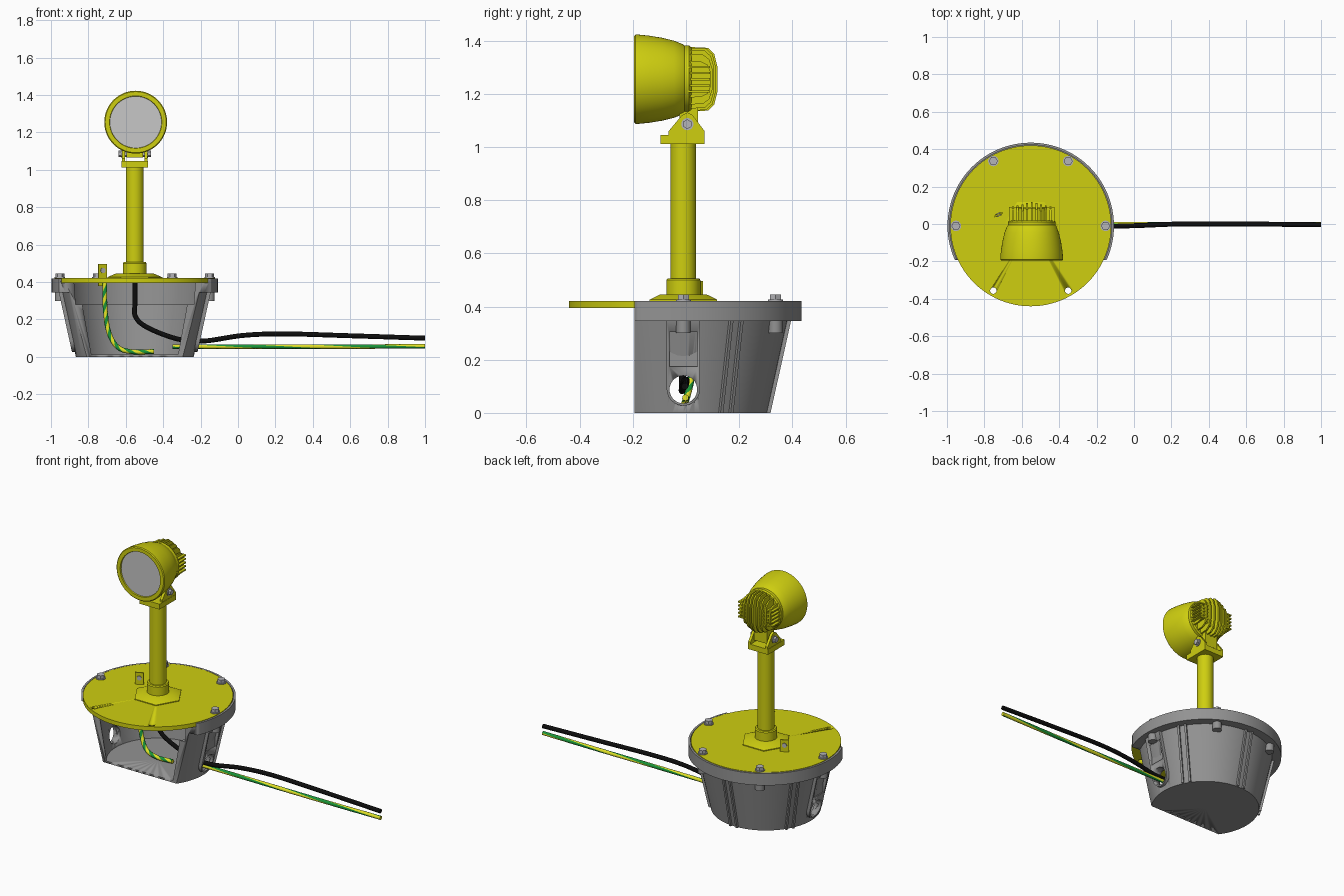
import bpy, bmesh, math
from mathutils import Matrix, Vector

old = bpy.data.objects.get("Cube")
if old:
    bpy.data.objects.remove(old, do_unlink=True)


def material(name, rgb):
    m = bpy.data.materials.new(name)
    m.use_nodes = True
    m.diffuse_color = (*rgb, 1)
    bsdf = next(n for n in m.node_tree.nodes if n.type == "BSDF_PRINCIPLED")
    bsdf.inputs["Base Color"].default_value = (*rgb, 1)
    return m


YELLOW = material("safety_yellow", (0.62, 0.62, 0.005))
GREY = material("cast_grey", (0.29, 0.29, 0.29))
STEEL = material("bolt_steel", (0.46, 0.46, 0.48))
LENS = material("lens_grey", (0.57, 0.57, 0.57))
BLACK = material("cable_black", (0.004, 0.004, 0.004))
GREEN = material("wire_green", (0.01, 0.3, 0.04))
WIRE = material("wire_yellow", (0.75, 0.75, 0.02))

CX, CY, CUT_Y = -0.552, -0.01, -0.193
BASE = Matrix.Translation((CX, CY, 0))


def turn(deg, axis="Z"):
    return Matrix.Rotation(math.radians(deg), 4, axis)


def finish(name, bm, mats, M=BASE, smooth=True):
    bmesh.ops.remove_doubles(bm, verts=bm.verts, dist=1e-5)
    bmesh.ops.transform(bm, matrix=M, verts=bm.verts)
    bmesh.ops.recalc_face_normals(bm, faces=bm.faces)
    me = bpy.data.meshes.new(name)
    bm.to_mesh(me)
    bm.free()
    ob = bpy.data.objects.new(name, me)
    bpy.context.collection.objects.link(ob)
    for m in mats:
        me.materials.append(m)
    if smooth:
        select(ob)
        bpy.ops.object.shade_smooth_by_angle(angle=math.radians(32))
    return ob


def select(ob):
    bpy.ops.object.select_all(action="DESELECT")
    ob.select_set(True)
    bpy.context.view_layer.objects.active = ob


def lathe(name, profile, mat, M=BASE, n=64, closed=False):
    """Spin (radius, height) points round the local z axis."""
    bm = bmesh.new()
    rings = [[bm.verts.new((r * math.cos(t), r * math.sin(t), z))
              for t in (2 * math.pi * k / n for k in range(n))] for r, z in profile]
    pairs = list(zip(rings, rings[1:])) + ([(rings[-1], rings[0])] if closed else [])
    for a, b in pairs:
        for k in range(n):
            j = (k + 1) % n
            bm.faces.new((a[k], a[j], b[j], b[k]))
    bmesh.ops.dissolve_degenerate(bm, edges=bm.edges, dist=1e-6)
    return finish(name, bm, [mat], M)


def disc(name, r, z0, z1, mat, M=BASE, n=64):
    return lathe(name, [(0, z0), (r, z0), (r, z1), (0, z1)], mat, M, n)


def prism(name, pts, a, b, mat, M=BASE, slope=0):
    """Extrude an x-z outline along y, optionally leaning with height."""
    bm = bmesh.new()
    ends = [[bm.verts.new((u, w + slope * v, v)) for u, v in pts] for w in (a, b)]
    for e in ends:
        bm.faces.new(e)
    for k in range(len(pts)):
        j = (k + 1) % len(pts)
        bm.faces.new((ends[0][k], ends[0][j], ends[1][j], ends[1][k]))
    return finish(name, bm, [mat], M)


def box(name, x, y, z, mat, M=BASE):
    return prism(name, [(x[0], z[0]), (x[1], z[0]), (x[1], z[1]), (x[0], z[1])],
                 *y, mat, M)


def cut(obs, cutter):
    for ob in obs:
        mod = ob.modifiers.new("cut", "BOOLEAN")
        mod.operation, mod.solver, mod.object = "DIFFERENCE", "EXACT", cutter
        select(ob)
        bpy.ops.object.modifier_apply(modifier=mod.name)
    bpy.data.objects.remove(cutter, do_unlink=True)


def tube(name, points, r, mats, twist=0, n=12, steps=14):
    """Cable along a smooth path; a second colour spirals round it."""
    P = [Vector(p) for p in points]
    P = [2 * P[0] - P[1]] + P + [2 * P[-1] - P[-2]]
    path = []
    for a, b, c, d in zip(P, P[1:], P[2:], P[3:]):
        for s in range(steps):
            t = s / steps
            path.append(0.5 * (2 * b + (c - a) * t + (2 * a - 5 * b + 4 * c - d) * t ** 2
                               + (3 * b - a - 3 * c + d) * t ** 3))
    path.append(P[-2])
    bm = bmesh.new()
    rings, run = [], 0
    for i, p in enumerate(path):
        run += (p - path[i - 1]).length if i else 0
        tan = (path[min(i + 1, len(path) - 1)] - path[max(i - 1, 0)]).normalized()
        up = tan.cross(Vector((0, 1, 0))).normalized()
        side = up.cross(tan)
        ang = [2 * math.pi * k / n + run * twist for k in range(n)]
        rings.append([bm.verts.new(p + r * (side * math.cos(t) + up * math.sin(t))) for t in ang])
    for a, b in zip(rings, rings[1:]):
        for k in range(n):
            j = (k + 1) % n
            f = bm.faces.new((a[k], a[j], b[j], b[k]))
            f.material_index = int(len(mats) > 1 and k % 6 < 3)
    bm.faces.new(rings[0])
    bm.faces.new(rings[-1])
    return finish(name, bm, mats, Matrix())


# Cutaway can with flange and recess for the cover
can = lathe("can", [(0, 0), (0.315, 0), (0.391, 0.345), (0.445, 0.345), (0.445, 0.42),
                    (0.433, 0.42), (0.433, 0.394), (0.372, 0.394), (0.365, 0.28),
                    (0.335, 0.28), (0.295, 0.012), (0, 0.012)], GREY, n=96)
arc = [(0.063 * math.cos(t), 0.09 + 0.063 * math.sin(t))
       for t in (math.pi * (1 + k / 12) for k in range(13))]
bosses = []
for side, deg in (("left", -90), ("right", 90)):
    boss = prism(side + "_conduit_boss", arc + [(0.063, 0.346), (-0.063, 0.346)],
                 0.29, 0.33, GREY, BASE @ turn(deg), slope=0.22)
    cut([boss], box("pocket", (-0.053, 0.053), (0.362, 0.5), (0.175, 0.305), GREY, BASE @ turn(deg)))
    bosses.append(boss)
hole = disc("hole", 0.052, -0.6, 0.6, GREY, BASE @ Matrix.Translation((0, 0, 0.088)) @ turn(90, "Y"), 32)
cut([can] + bosses, hole)
cut([can], box("front_half", (-1, 1), (-1, CUT_Y - CY), (-0.5, 1), GREY))

# Paired outside ribs
for deg in (30, 90, 150):
    for off in (-0.022, 0.022):
        prism("can_rib", [(0.305, 0), (0.328, 0), (0.405, 0.346), (0.38, 0.346)],
              off - 0.006, off + 0.006, GREY, BASE @ turn(deg))

# Cover plate with two open bolt holes, and bolts in the others
cover = disc("cover_plate", 0.43, 0.395, 0.421, YELLOW, n=96)
for k in range(6):
    M = BASE @ turn(60 * k) @ Matrix.Translation((0.4, 0, 0))
    if k > 3:
        cut([cover], disc("bolt_hole", 0.017, 0.3, 0.5, YELLOW, M, 24))
        continue
    disc("bolt_washer", 0.028, 0.42, 0.426, STEEL, M, 24)
    disc("bolt_head", 0.024, 0.426, 0.446, STEEL, M, 6)
    disc("bolt_lug", 0.027, 0.3, 0.346, GREY, M, 24)

# Post with hexagonal foot and collar
lathe("post_foot", [(0, 0.42), (0.147, 0.42), (0.147, 0.426), (0.1, 0.446), (0, 0.446)], YELLOW, n=6)
lathe("post_collar", [(0, 0.43), (0.064, 0.43), (0.064, 0.5), (0.059, 0.506), (0, 0.506)], YELLOW)
disc("post", 0.048, 0.44, 1.015, YELLOW)

# Earth tab on the cover
TAB = BASE @ Matrix.Translation((-0.172, 0.06, 0)) @ turn(25)
box("earth_tab", (-0.025, 0.025), (-0.004, 0.004), (0.38, 0.496), YELLOW, TAB)
disc("tab_screw", 0.014, -0.009, 0.009, STEEL, TAB @ Matrix.Translation((0, 0, 0.462)) @ turn(90, "X"), 12)

# Swivel bracket
box("bracket_base", (-0.07, 0.07), (-0.085, 0.08), (1.012, 1.046), YELLOW)
ear = [(-0.055, 1.045), (0.08, 1.045), (0.08, 1.06), (0.035, 1.12), (0.015, 1.13), (-0.005, 1.12), (-0.055, 1.06)]
for s in (-1, 1):
    w = sorted((s * 0.052, s * 0.068))
    prism("bracket_ear", [(-u, v) for u, v in ear], *w, YELLOW, BASE @ turn(-90))
    PIN = BASE @ Matrix.Translation((0, 0.015, 1.086)) @ turn(90 * s, "Y")
    disc("pivot_washer", 0.023, 0.066, 0.072, STEEL, PIN, 24)
    disc("pivot_bolt", 0.018, 0.04, 0.086, STEEL, PIN, 6)
box("lamp_arm", (-0.045, 0.045), (-0.015, 0.055), (1.065, 1.16), YELLOW)

# Lamp head, opening to the front
LAMP = Matrix.Translation((CX + 0.005, 0, 1.255)) @ turn(90, "X")
lathe("lamp_shell", [(0, -0.02), (0.12, -0.02), (0.127, -0.012), (0.127, 0.006), (0.131, 0.01),
                     (0.145, 0.045), (0.156, 0.09), (0.164, 0.14), (0.168, 0.18), (0.168, 0.19),
                     (0.163, 0.195), (0.14, 0.195), (0.137, 0.183), (0, 0.18)], YELLOW, LAMP)
disc("lens", 0.138, 0.178, 0.187, LENS, LAMP)
disc("heat_sink_core", 0.088, -0.085, 0, YELLOW, LAMP)

# Cooling fins: upright ones across the back, level ones at the sides
FINS = Matrix.Translation((CX + 0.005, 0, 1.255))
for k in range(-4, 5):
    x = k * 0.025
    h = math.sqrt(0.122 ** 2 - x * x)
    d = 0.118 - abs(x) * 0.25
    half = [(0, h), (d - 0.035, h - 0.004), (d - 0.012, h * 0.78), (d, h * 0.4)]
    outline = half + [(u, -v) for u, v in reversed(half)]
    prism("upright_fin", [(-u, v) for u, v in outline], x - 0.005, x + 0.005, YELLOW, FINS @ turn(-90))
for k in range(-2, 3):
    box("side_fin", (-0.122, 0.122), (0.01, 0.09), (k * 0.023 - 0.004, k * 0.023 + 0.004), YELLOW, FINS)

# Supply cable and earth wires
tube("supply_cable", [(-0.55, -0.01, 0.41), (-0.55, -0.01, 0.3), (-0.548, -0.01, 0.215),
                      (-0.48, -0.012, 0.155), (-0.32, -0.014, 0.095), (-0.18, -0.014, 0.085),
                      (0.03, -0.008, 0.115), (0.25, 0, 0.123), (0.6, 0, 0.113), (1, -0.004, 0.1)],
     0.013, [BLACK])
tube("inner_earth_wire", [(-0.712, 0.04, 0.41), (-0.71, 0.035, 0.26), (-0.69, 0.02, 0.13),
                          (-0.64, 0, 0.05), (-0.56, -0.01, 0.027), (-0.45, -0.01, 0.029)],
     0.013, [WIRE, GREEN], twist=40)
tube("outer_earth_wire", [(-0.35, 0, 0.055), (-0.1, 0, 0.055), (0.3, -0.002, 0.055),
                          (0.65, -0.002, 0.055), (1, -0.002, 0.057)],
     0.012, [WIRE, GREEN], twist=5)
